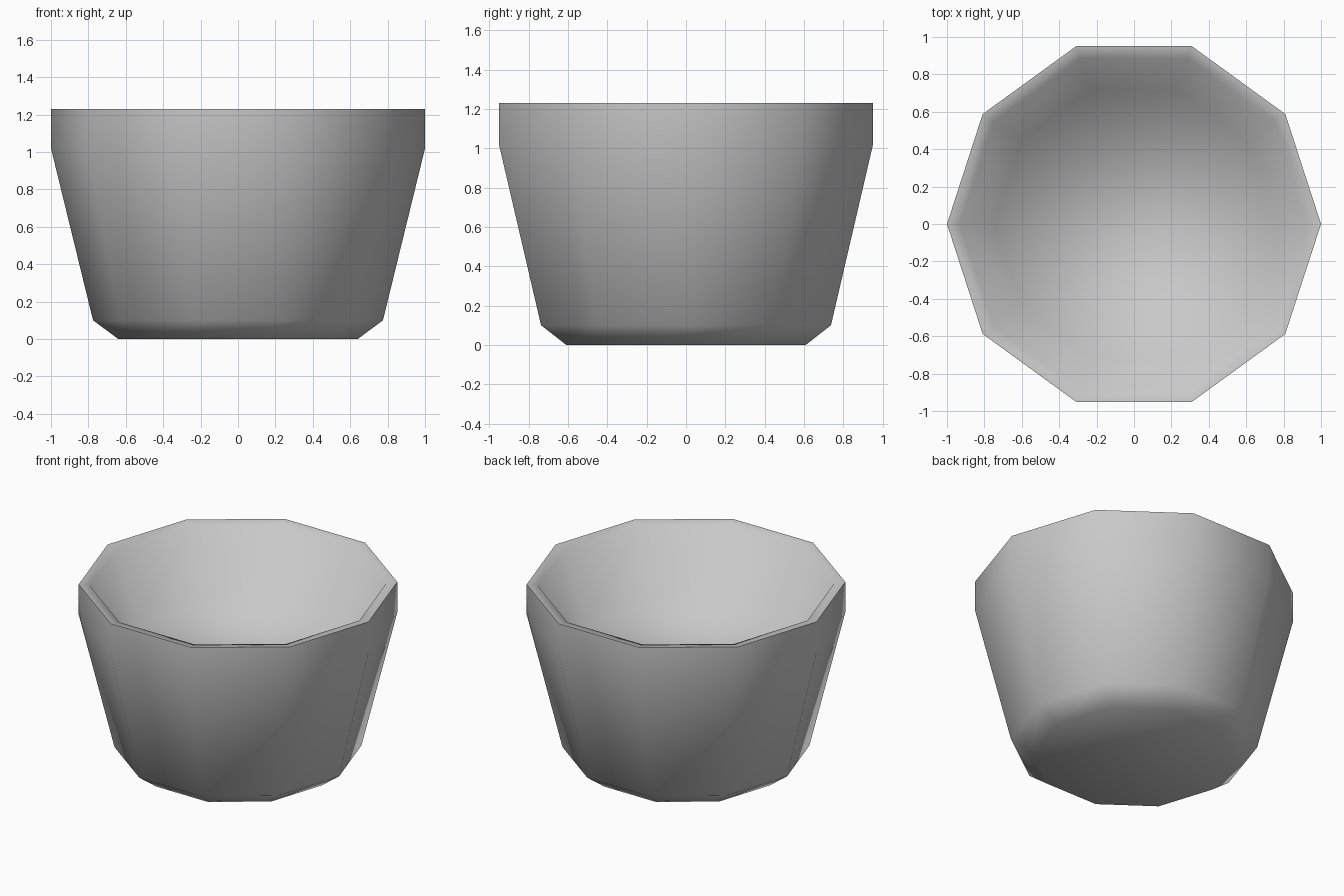
import bpy
import bmesh
from math import cos, sin, tau

if "Cube" in bpy.data.objects:
    bpy.data.objects.remove(bpy.data.objects["Cube"], do_unlink=True)

SIDES = 10

# Plain grey material
grey = bpy.data.materials.new("plain grey")
grey.use_nodes = True
colour = (0.58, 0.58, 0.58, 1)
grey.diffuse_color = colour
grey.node_tree.nodes["Principled BSDF"].inputs["Base Color"].default_value = colour

# Wall profile as (radius, height): up the outside, over the rim, down the inside
outside = [(0.64, 0), (0.775, 0.10), (1, 1.02), (1, 1.23)]
inside = [(0.93, 1.22), (0.75, 0.74)]

bm = bmesh.new()
rings = []
for radius, height in outside + inside:
    rings.append([bm.verts.new((radius * cos(tau * i / SIDES),
                                radius * sin(tau * i / SIDES), height))
                  for i in range(SIDES)])

# Walls between neighbouring rings
for low, high in zip(rings, rings[1:]):
    for i in range(SIDES):
        j = (i + 1) % SIDES
        bm.faces.new((low[i], low[j], high[j], high[i]))

# Underside and inner floor
bm.faces.new(list(reversed(rings[0])))
bm.faces.new(rings[-1])

# Smooth surface with a crisp outer rim
for face in bm.faces:
    face.smooth = True
rim = set(rings[len(outside) - 1])
for edge in bm.edges:
    if set(edge.verts) <= rim:
        edge.smooth = False

mesh = bpy.data.meshes.new("cup")
bm.to_mesh(mesh)
bm.free()
mesh.materials.append(grey)
cup = bpy.data.objects.new("cup", mesh)
bpy.context.collection.objects.link(cup)
